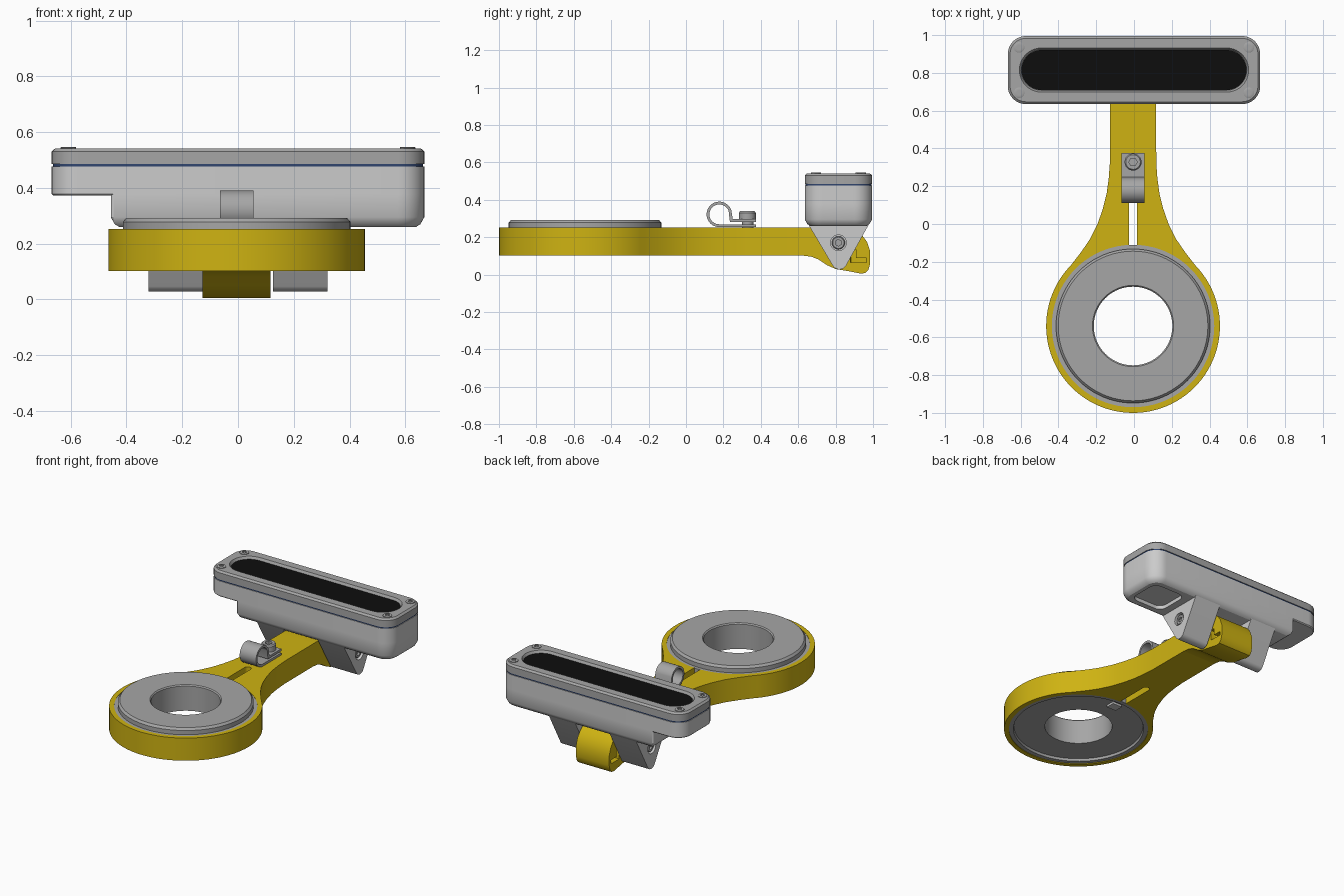
import bpy, bmesh
from math import cos, sin, pi, radians
from mathutils import Matrix, Vector

cube = bpy.data.objects.get("Cube")
if cube:
    bpy.data.objects.remove(cube)


def material(name, rgb):
    m = bpy.data.materials.new(name)
    m.use_nodes = True
    m.diffuse_color = (*rgb, 1)
    m.node_tree.nodes["Principled BSDF"].inputs["Base Color"].default_value = (*rgb, 1)
    return m


YELLOW = material("yellow", (0.62, 0.45, 0.006))
LIGHT = material("light grey", (0.6, 0.6, 0.6))
GREY = material("mid grey", (0.38, 0.38, 0.38))
BLACK = material("black", (0.004, 0.004, 0.004))
BLUE = material("seam blue", (0.03, 0.06, 0.16))
CX = -0.005           # arm centre line
RY = -0.54            # ring centre
HY = 0.815            # head centre
parts = []


def loft(name, rings, mat, cyc=False):
    """Skin a list of equal-length point rings; cap the ends unless cyclic."""
    bm = bmesh.new()
    vs = [[bm.verts.new(p) for p in r] for r in rings]
    n = len(vs[0])
    pairs = list(zip(vs, vs[1:])) + ([(vs[-1], vs[0])] if cyc else [])
    for a, b in pairs:
        for i in range(n):
            j = (i + 1) % n
            bm.faces.new((a[i], a[j], b[j], b[i]))
    if not cyc:
        bm.faces.new(vs[0])
        bm.faces.new(vs[-1])
    bmesh.ops.recalc_face_normals(bm, faces=bm.faces)
    me = bpy.data.meshes.new(name)
    bm.to_mesh(me)
    bm.free()
    me.materials.append(mat)
    ob = bpy.data.objects.new(name, me)
    bpy.context.collection.objects.link(ob)
    parts.append(ob)
    return ob


def prism_x(name, pts, x0, x1, mat):
    return loft(name, [[(x, y, z) for y, z in pts] for x in (x0, x1)], mat)


def circle(r, z, x=0, y=0, n=96):
    return [(x + r * cos(2 * pi * i / n), y + r * sin(2 * pi * i / n), z) for i in range(n)]


def rounded(x0, x1, y0, y1, z, r_left, r_right, inset=0, n=10):
    """Rounded rectangle ring with its own radius at each end."""
    x0, x1, y0, y1 = x0 + inset, x1 - inset, y0 + inset, y1 - inset
    out = []
    for sx, sy, start in ((1, 1, 0), (-1, 1, 90), (-1, -1, 180), (1, -1, 270)):
        r = max((r_right if sx > 0 else r_left) - inset, 0.004)
        cx = x1 - r if sx > 0 else x0 + r
        cy = y1 - r if sy > 0 else y0 + r
        for i in range(n + 1):
            a = radians(start + 90 * i / n)
            out.append((cx + r * cos(a), cy + r * sin(a), z))
    return out


def box(name, x0, x1, y0, y1, z0, z1, mat, r=0.005):
    return loft(name, [rounded(x0, x1, y0, y1, z, r, r, n=4) for z in (z0, z1)], mat)


def cut(ob, cutter):
    m = ob.modifiers.new("cut", "BOOLEAN")
    m.operation, m.object, m.solver = "DIFFERENCE", cutter, "EXACT"
    bpy.context.view_layer.objects.active = ob
    bpy.ops.object.modifier_apply(modifier=m.name)
    parts.remove(cutter)
    bpy.data.objects.remove(cutter)


def screw(name, loc, r, h, mat, turn=None):
    """Cap screw with a hexagonal socket, pointing up unless turned."""
    def hexagon(rad, z):
        ring = []
        for i in range(24):
            a = 2 * pi * i / 24
            k = rad * cos(pi / 6) / cos(a % (pi / 3) - pi / 6)
            ring.append((k * cos(a), k * sin(a), z))
        return ring
    ob = loft(name, [circle(r, 0, n=24), circle(r, h * 0.8, n=24), circle(r * 0.86, h, n=24),
                     hexagon(r * 0.5, h), hexagon(r * 0.5, h * 0.4)], mat)
    ob.data.transform(Matrix.Translation(Vector(loc)) @ (turn or Matrix()))


# Arm plate: ring outline flowing into a straight bar
flare = [(0.62, 0.122), (0.32, 0.123), (0.24, 0.129), (0.16, 0.14), (0.08, 0.16),
         (0.0, 0.188), (-0.08, 0.228), (-0.15, 0.276), (-0.19, 0.307)]
outline = [(CX + w, y) for y, w in flare]
for i in range(73):
    a = radians(44 - i * 268 / 72)
    outline.append((CX + 0.46 * cos(a), RY + 0.46 * sin(a)))
outline += [(CX - w, y) for y, w in reversed(flare)]
arm = loft("arm", [[(x, y, z) for x, y in outline] for z in (0.102, 0.252)], YELLOW)
cut(arm, loft("ring_cutter", [circle(0.43, z, CX, RY) for z in (0, 0.4)], YELLOW))
cut(arm, box("slot_cutter", CX - 0.022, CX + 0.022, -0.2, 0.13, 0, 0.4, YELLOW, 0.02))

# Curved tail of the arm, held between the lugs
tail = prism_x("arm_tail", [
    (0.62, 0.252), (0.86, 0.252), (0.905, 0.238), (0.94, 0.212), (0.968, 0.175), (0.985, 0.125),
    (0.985, 0.06), (0.975, 0.025), (0.96, 0.009), (0.935, 0.005), (0.87, 0.018), (0.80, 0.03),
    (0.755, 0.05), (0.71, 0.08), (0.67, 0.096), (0.62, 0.102)], CX - 0.122, CX + 0.122, YELLOW)
for s in (-1, 1):
    xa, xb = sorted((CX + s * 0.08, CX + s * 0.2))
    cut(tail, box("notch_cutter", xa, xb, 0.88, 0.965, 0.065, 0.09, YELLOW))
    cut(tail, box("notch_cutter", xa, xb, 0.88, 0.91, 0.08, 0.135, YELLOW))

# Grey disc with a centre hole, seated in the ring
disc_profile = [(0.43, 0.106), (0.43, 0.25), (0.408, 0.25), (0.408, 0.278), (0.396, 0.292),
                (0.215, 0.292), (0.208, 0.285), (0.208, 0.122), (0.398, 0.122), (0.402, 0.106)]
loft("ring_disc", [circle(r, z, CX, RY) for r, z in disc_profile], GREY, cyc=True)
box("cable_plug", CX - 0.035, CX + 0.035, -0.225, -0.165, 0.108, 0.13, LIGHT)

# Cable clip: one bent strip, extruded sideways
LY, LZ = 0.178, 0.322
sweep = [radians(-90 - i * 250 / 32) for i in range(33)]
outer = [(LY + 0.068 * cos(a), LZ + 0.068 * sin(a)) for a in sweep]
inner = [(LY + 0.053 * cos(a), LZ + 0.053 * sin(a)) for a in sweep]
clip = [(0.375, 0.254)] + outer + [(0.25, 0.296), (0.375, 0.296), (0.375, 0.281), (0.235, 0.281)]
clip += inner[::-1] + [(0.375, 0.269)]
prism_x("cable_clip", clip, CX - 0.06, CX + 0.06, GREY)
loft("clip_spacer", [circle(0.03, z, CX, 0.33, 32) for z in (0.25, 0.29)], GREY)
screw("clip_screw", (CX, 0.328, 0.294), 0.045, 0.045, GREY)

# Head housing: full-length upper part and offset lower part
Y0, Y1 = HY - 0.18, HY + 0.18
loft("upper_housing", [rounded(-0.668, 0.668, Y0, Y1, z, 0.095, 0.095, d)
                       for z, d in ((0.372, 0.006), (0.378, 0), (0.476, 0))], LIGHT)
lower = loft("lower_housing", [rounded(-0.456, 0.668, Y0, Y1, z, 0.012, 0.095, d)
                               for z, d in ((0.26, 0.03), (0.27, 0.014), (0.295, 0), (0.378, 0))], LIGHT)
cut(lower, loft("recess_cutter", [rounded(0.37, 0.61, 0.70, 0.93, z, 0.05, 0.05)
                                  for z in (0.2, 0.285)], LIGHT))
loft("seam", [rounded(-0.668, 0.668, Y0, Y1, z, 0.095, 0.095, 0.004) for z in (0.476, 0.487)], BLUE)

# Lid with a sloped window and black panel
lid = [rounded(-0.668, 0.668, Y0, Y1, z, 0.095, 0.095, d)
       for z, d in ((0.485, 0), (0.53, 0), (0.541, 0.012))]
lid += [rounded(-0.607, 0.607, HY - 0.117, HY + 0.117, z, 0.117, 0.117, d)
        for z, d in ((0.541, 0), (0.522, 0.01))]
loft("lid", lid, GREY)
loft("window_panel", [rounded(-0.597, 0.597, HY - 0.107, HY + 0.107, z, 0.107, 0.107, 0.001)
                      for z in (0.521, 0.526)], BLACK)
for sx in (-1, 1):
    for sy in (-1, 1):
        screw("lid_screw", (sx * 0.608, HY + sy * 0.12, 0.538), 0.028, 0.009, GREY)

# Triangular lugs with counterbored pivot screws
tip = [(0.82 + 0.042 * cos(radians(a)), 0.07 + 0.042 * sin(radians(a))) for a in range(-30, -148, -9)]
for s in (-1, 1):
    xa, xb = sorted((s * 0.126, s * 0.32))
    lug = prism_x("lug", [(Y0, 0.30), (Y1, 0.30)] + tip, xa, xb, LIGHT)
    turn = Matrix.Rotation(s * pi / 2, 4, "Y")
    bore = loft("bore_cutter", [circle(0.042, z, n=32) for z in (0, 0.1)], LIGHT)
    bore.data.transform(Matrix.Translation((s * 0.295, HY, 0.17)) @ turn)
    cut(lug, bore)
    screw("pivot_screw", (s * 0.29, HY, 0.17), 0.035, 0.022, GREY, turn)

# Smooth curved walls, keep edges sharp
bpy.ops.object.select_all(action="DESELECT")
for ob in parts:
    ob.select_set(True)
bpy.context.view_layer.objects.active = arm
bpy.ops.object.shade_smooth_by_angle(angle=radians(30))
